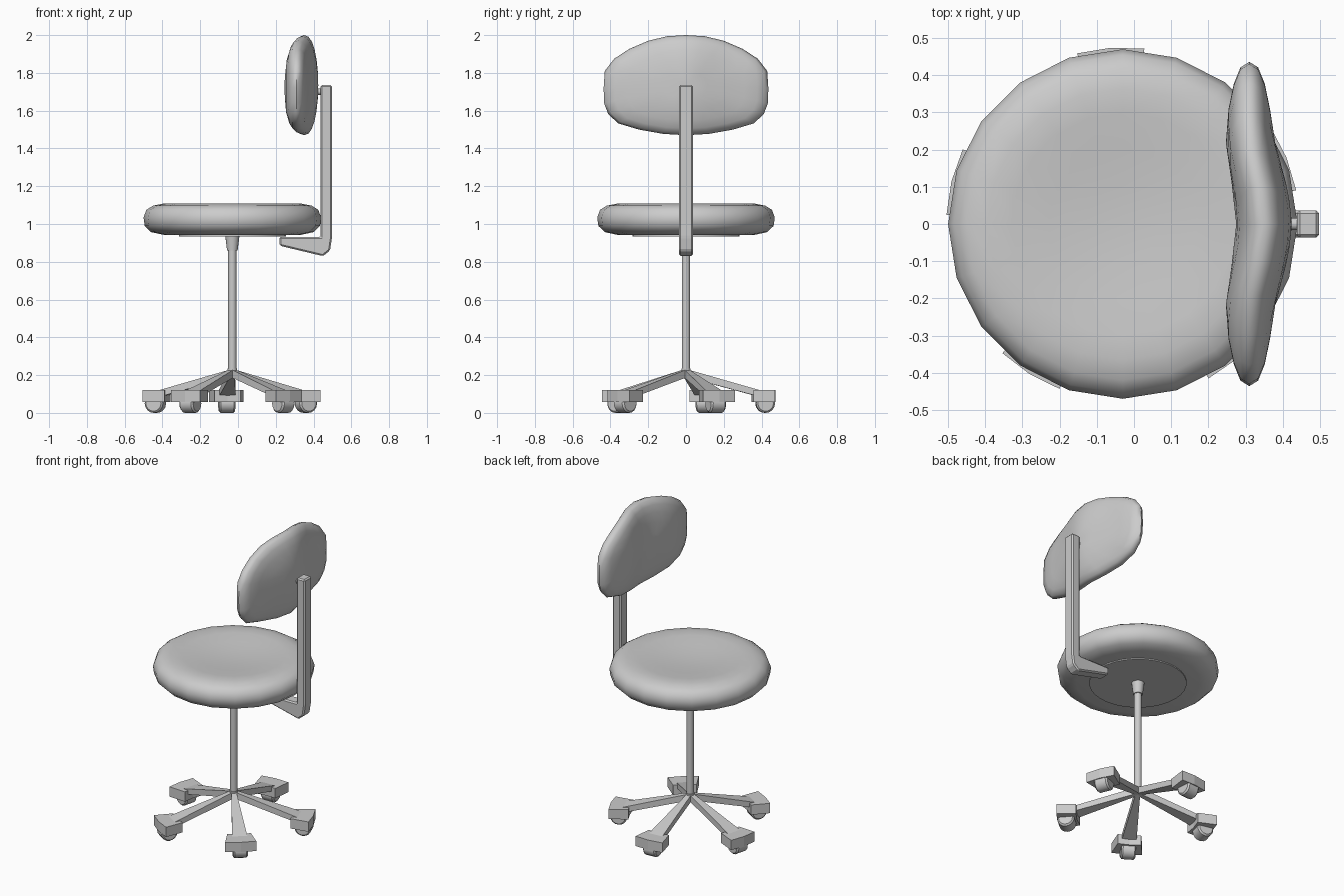
import bpy, bmesh, math
from mathutils import Matrix, Vector

if "Cube" in bpy.data.objects:
    bpy.data.objects.remove(bpy.data.objects["Cube"])

CX = -0.03                      # x of seat, column and base axis
LEG_ANGLES = [math.radians(94 + 72 * i) for i in range(5)]


def finish(bm, name, smooth=None, bevel=0, matrix=None):
    bmesh.ops.recalc_face_normals(bm, faces=bm.faces)
    if bevel:
        bmesh.ops.bevel(bm, geom=bm.edges[:], offset=bevel, segments=1,
                        affect='EDGES', clamp_overlap=True)
    if matrix:
        bm.transform(matrix)
    me = bpy.data.meshes.new(name)
    bm.to_mesh(me)
    bm.free()
    ob = bpy.data.objects.new(name, me)
    bpy.context.collection.objects.link(ob)
    if smooth:
        bpy.ops.object.select_all(action='DESELECT')
        ob.select_set(True)
        bpy.context.view_layer.objects.active = ob
        bpy.ops.object.shade_smooth_by_angle(angle=math.radians(smooth))
    return ob


def loft(name, rings, **kw):
    """Skin a list of closed rings; a one-point ring makes a pole."""
    bm = bmesh.new()
    rows = [[bm.verts.new(p) for p in r] for r in rings]
    for a, b in zip(rows, rows[1:]):
        n = max(len(a), len(b))
        for i in range(n):
            j = (i + 1) % n
            if len(a) == 1:
                bm.faces.new((a[0], b[i], b[j]))
            elif len(b) == 1:
                bm.faces.new((a[i], a[j], b[0]))
            else:
                bm.faces.new((a[i], a[j], b[j], b[i]))
    for r in (rows[0], rows[-1]):
        if len(r) > 2:
            bm.faces.new(r)
    return finish(bm, name, **kw)


def lathe(name, profile, sides, matrix, smooth):
    rings = []
    for r, z in profile:
        n = sides if r > 0 else 1
        rings.append([(r * math.cos(2 * math.pi * k / sides),
                       r * math.sin(2 * math.pi * k / sides), z) for k in range(n)])
    return loft(name, rings, smooth=smooth, matrix=matrix)


axis = Matrix.Translation((CX, 0, 0))

# Seat cushion, slightly dished, with a plate below
lathe("seat", [(0, .942), (.36, .942), (.43, .957), (.464, .99), (.47, 1.035),
               (.455, 1.075), (.42, 1.097), (.365, 1.108), (.3, 1.105),
               (.2, 1.095), (.1, 1.087), (0, 1.084)], 20, axis, 60)
lathe("seat_plate", [(.283, .935), (.283, .95)], 32, axis, 30)

# Column with flared socket and hub
lathe("column", [(.022, .2), (.022, .87)], 16, axis, 40)
lathe("column_socket", [(.028, .86), (.038, .94)], 16, axis, 40)
lathe("hub", [(.026, .19), (.026, .235)], 10, axis, 40)

# Five legs with caster housings and wheels
for i, a in enumerate(LEG_ANGLES, 1):
    m = axis @ Matrix.Rotation(a, 4, 'Z')
    loft(f"leg_{i}", [[(r, -w, lo), (r, w, lo), (r, w, hi), (r, -w, hi)]
                      for r, w, lo, hi in ((0, .013, .19, .232), (.39, .045, .085, .12))],
         matrix=m)
    # housing is a short piece of a ring
    fan = [math.radians(t) for t in (-11, 0, 11)]
    plan = [(.475 * math.cos(t), .475 * math.sin(t)) for t in fan]
    plan += [(.36 * math.cos(t), .36 * math.sin(t)) for t in reversed(fan)]
    loft(f"caster_housing_{i}", [[(x, y, z) for x, y in plan] for z in (.057, .12)], matrix=m)
    wheel = m @ Matrix.Translation((.42, 0, .05)) @ Matrix.Rotation(math.pi / 2, 4, 'X')
    lathe(f"caster_wheel_{i}", [(.041, -.043), (.05, -.034), (.05, .034), (.041, .043)],
          16, wheel, 30)

# L-shaped back support
side = [(.22, .885), (.45, .83), (.487, .86), (.498, .93), (.498, 1.735),
        (.438, 1.735), (.438, .932), (.22, .932)]
loft("back_support", [[(x, y, z) for x, z in side] for y in (-.036, .036)], bevel=.008)

# Pin joining support and backrest
lathe("backrest_pin", [(.017, 0), (.017, .06)], 10,
      Matrix.Translation((.395, 0, 1.70)) @ Matrix.Rotation(math.pi / 2, 4, 'Y'), 40)

# Backrest cushion: outline shrunk into domes, bent around the sitter
half = [(0, 2.0), (.1, 1.994), (.2, 1.97), (.3, 1.927), (.38, 1.875), (.43, 1.81),
        (.436, 1.72), (.434, 1.64), (.412, 1.583), (.36, 1.533), (.25, 1.5),
        (.12, 1.477), (0, 1.47)]
outline = half + [(-y, z) for y, z in reversed(half[1:-1])]
MID = 1.735


def bend(y):
    return .31 + .02 * (1 + math.cos(math.pi * min(abs(y) / .27, 1)))


rings = [[(bend(0) - .075, 0, MID)]]
for deg in (-75, -60, -45, -30, -15, 0, 15, 30, 45, 60, 75):
    f = math.radians(deg)
    s, d = math.cos(f), math.copysign(.075 * abs(math.sin(f)) ** .85, f)
    rings.append([(bend(y * s) + d, y * s, MID + (z - MID) * s) for y, z in outline])
rings.append([(bend(0) + .075, 0, MID)])
loft("backrest", rings, smooth=60)
